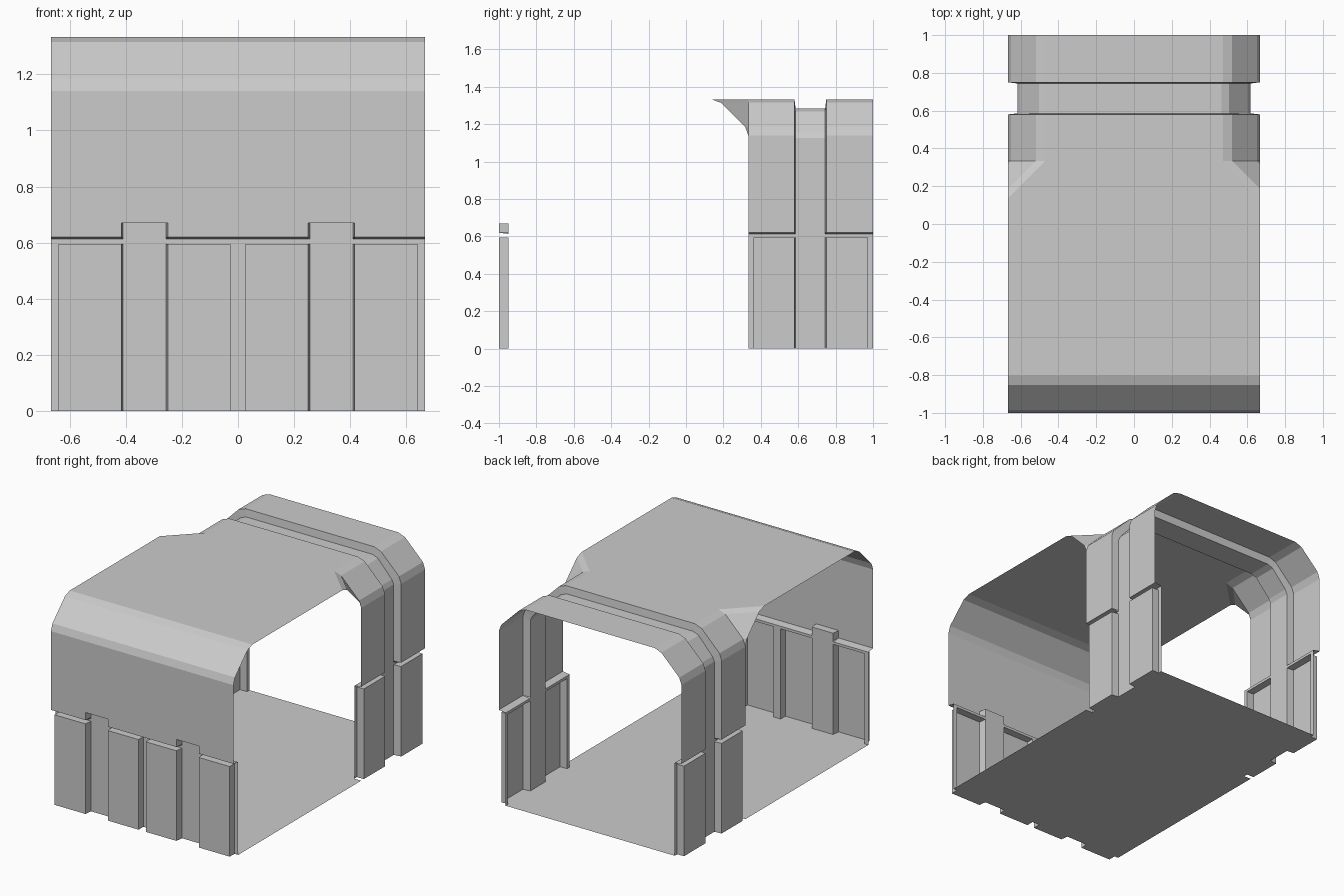
import bpy
import bmesh
from mathutils import Vector

cube = bpy.data.objects.get("Cube")
if cube:
    bpy.data.objects.remove(cube, do_unlink=True)

W = 0.667          # half width
EAVE = 1.14        # height where the rounded eaves begin
TOP = 1.333        # roof height
OPEN_Y = 0.333     # front edge of the side walls
DEPTH = 0.05       # depth of the pressed-in channels

grey = bpy.data.materials.new("light grey")
grey.use_nodes = True
COLOUR = (0.6, 0.6, 0.6, 1)
grey.diffuse_color = COLOUR
grey.node_tree.nodes["Principled BSDF"].inputs["Base Color"].default_value = COLOUR


def make_object(name, bm):
    """Turn faces outward, mirror across x and link the object."""
    bmesh.ops.remove_doubles(bm, verts=bm.verts, dist=0.0001)
    bm.normal_update()
    middle = Vector((0, 0, 0.6))
    facing = sum(f.normal.dot(f.calc_center_median() - middle) * f.calc_area()
                 for f in bm.faces)
    if facing < 0:
        bmesh.ops.reverse_faces(bm, faces=bm.faces)
    mesh = bpy.data.meshes.new(name)
    bm.to_mesh(mesh)
    bm.free()
    mesh.materials.append(grey)
    obj = bpy.data.objects.new(name, mesh)
    bpy.context.collection.objects.link(obj)
    mirror = obj.modifiers.new("Mirror", 'MIRROR')
    mirror.use_clip = True
    mirror.merge_threshold = 0.0005
    return obj


def sheet(name, rows):
    """Skin a grid of points."""
    bm = bmesh.new()
    grid = [[bm.verts.new(p) for p in row] for row in rows]
    for a, b in zip(grid, grid[1:]):
        for i in range(len(a) - 1):
            bm.faces.new((a[i], a[i + 1], b[i + 1], b[i]))
    return make_object(name, bm)


def polygon(name, points):
    bm = bmesh.new()
    bm.faces.new([bm.verts.new(p) for p in points])
    return make_object(name, bm)


# Rounded eave: inward distance from the wall, height
EAVES = [(0, EAVE), (0.016, 1.185), (0.147, 1.315), (0.197, TOP)]
# Inward shift of each eave point where the channel crosses it
EAVE_SHIFT = [(-0.05, -0.015), (-0.048, -0.03), (-0.018, -0.048), (-0.008, -0.05)]

# Heights of the horizontal channel and of the front niches
LEDGE, GROOVE_LOW, GROOVE_HIGH, LIP = 0.595, 0.5955, 0.613, 0.62
NICHE_IN, NICHE_TOP = 0.6695, 0.67
LOW_Z = [0, LEDGE, GROOVE_LOW, GROOVE_HIGH, LIP]


def in_groove(z):
    return GROOVE_LOW <= z <= GROOVE_HIGH


# Front wall with niches, posts and a horizontal channel
front_x = [0, 0.026, 0.0265, 0.25, 0.256, 0.409, 0.415, 0.6395, 0.64, W]


def front_point(x, z):
    niche = 0.256 <= x <= 0.409 and z <= NICHE_IN
    post = z <= GROOVE_HIGH and (x <= 0.026 or x >= 0.64)
    return (x, -1 + DEPTH * (niche or post or in_groove(z)), z)


front_rows = [[front_point(x, z) for x in front_x]
              for z in LOW_Z + [NICHE_IN, NICHE_TOP, EAVE]]
sheet("front_wall", front_rows)
sheet("front_eave", [[(x, -1 + d, z) for x in (0, W)] for d, z in EAVES])

# Rear arch: side walls, eaves and roof, crossed by one continuous channel
arch_y = [OPEN_Y, 0.36, 0.3605, 0.58, 0.586, 0.744, 0.75, 0.9735, 0.974, 1]


def arch_row(x, z, shift):
    row = []
    for y in arch_y:
        channel = 0.586 <= y <= 0.744
        post = z <= GROOVE_HIGH and (y <= 0.36 or y >= 0.974)
        recessed = channel or post or in_groove(z)
        row.append((x + shift[0] * recessed, y, z + shift[1] * recessed))
    return row


arch_rows = [arch_row(W, z, (-DEPTH, 0)) for z in LOW_Z]
arch_rows += [arch_row(W - d, z, s) for (d, z), s in zip(EAVES, EAVE_SHIFT)]
arch_rows.append(arch_row(0, TOP, (0, -DEPTH)))
sheet("rear_arch", arch_rows)

# Main roof panel, narrowing to meet the arch
flat = EAVES[-1][0]
polygon("roof", [(0, -1 + flat, TOP), (W, -1 + flat, TOP),
                 (W, OPEN_Y - flat, TOP), (W - flat, OPEN_Y, TOP), (0, OPEN_Y, TOP)])

# Corner gusset between the roof edge and the arch
bm = bmesh.new()
side = [bm.verts.new((W, OPEN_Y - d, z)) for d, z in EAVES]
arch = [side[0]] + [bm.verts.new((W - d, OPEN_Y, z)) for d, z in EAVES[1:]]
bm.faces.new((side[0], side[1], arch[1]))
for i in (1, 2):
    bm.faces.new((side[i], side[i + 1], arch[i + 1], arch[i]))
make_object("corner_gusset", bm)

# Floor follows the foot of the walls
polygon("floor", front_rows[0] + [(W, OPEN_Y, 0)] + arch_rows[0] + [(0, 1, 0)])
